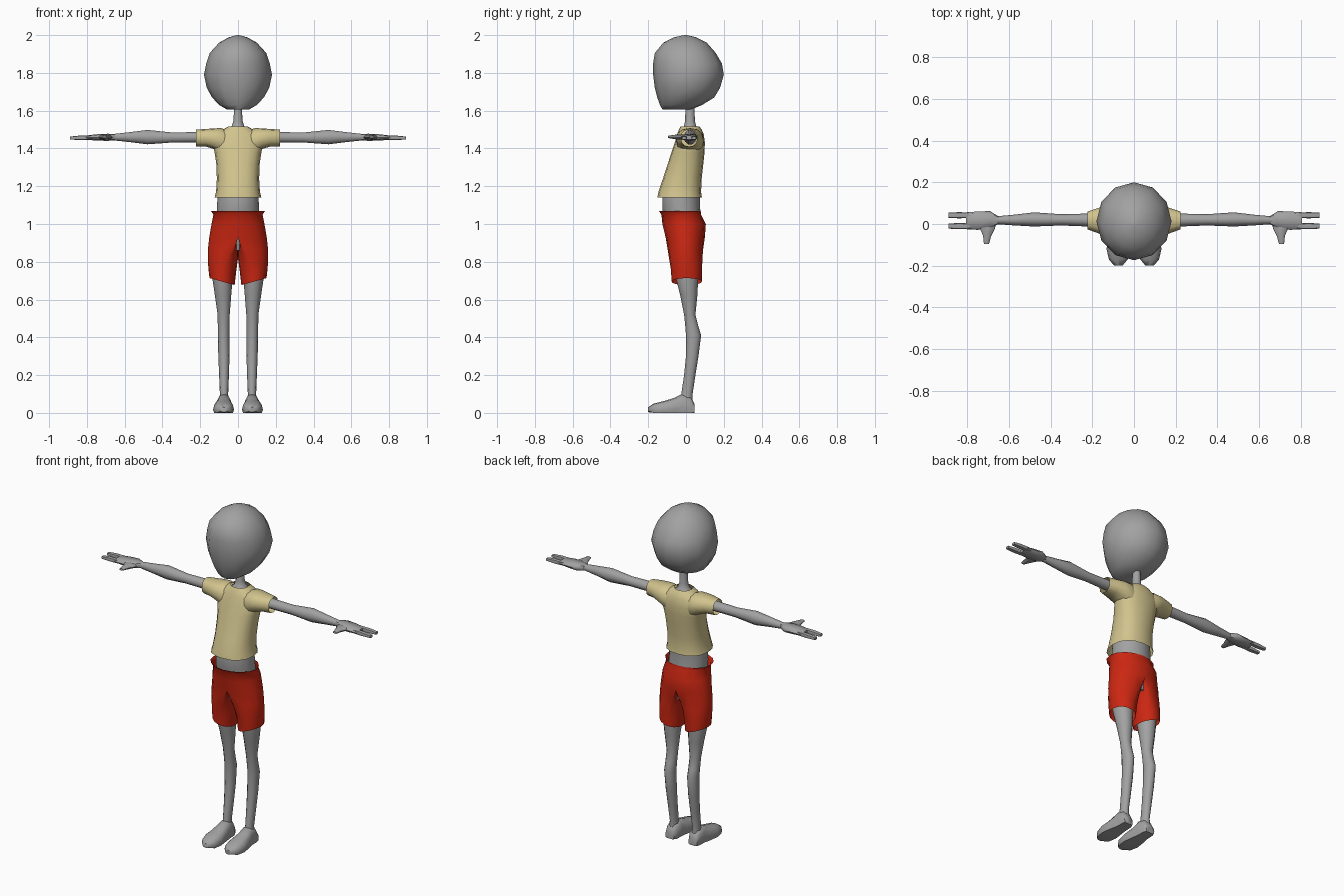
import bpy, bmesh, math


def colour(name, rgb):
    m = bpy.data.materials.new(name)
    m.diffuse_color = (*rgb, 1)
    return m


skin = colour("grey skin", (0.36, 0.36, 0.36))
cream = colour("cream cloth", (0.64, 0.55, 0.27))
red = colour("red cloth", (0.60, 0.02, 0.006))

# place (along, a, b) for each loft axis
PLACE = {'x': lambda t, a, b: (t, a, b),
         'y': lambda t, a, b: (a, t, b),
         'z': lambda t, a, b: (a, b, t)}


def finish(name, bm, mat, mirror):
    bmesh.ops.recalc_face_normals(bm, faces=bm.faces)
    me = bpy.data.meshes.new(name)
    bm.to_mesh(me)
    bm.free()
    me.materials.append(mat)
    for p in me.polygons:
        p.use_smooth = True
    me.set_sharp_from_angle(angle=math.radians(55))
    ob = bpy.data.objects.new(name, me)
    bpy.context.collection.objects.link(ob)
    if mirror:
        ob.modifiers.new("Mirror", 'MIRROR')
    return ob


def bridge(bm, loops):
    for p, q in zip(loops, loops[1:]):
        n = len(p)
        for i in range(n):
            j = (i + 1) % n
            bm.faces.new((p[i], p[j], q[j], q[i]))


def loft(name, mat, axis, rings, n=12, mirror=False, caps=(True, True), power=1.0):
    """Rings are (position, a_min, a_max, b_min, b_max); power < 1 is boxier."""
    bm = bmesh.new()
    loops = []
    for t, a0, a1, b0, b1 in rings:
        loop = []
        for i in range(n):
            w = 2 * math.pi * i / n
            c, s = math.cos(w), math.sin(w)
            c = math.copysign(abs(c) ** power, c) if abs(c) > 1e-6 else 0
            s = math.copysign(abs(s) ** power, s) if abs(s) > 1e-6 else 0
            x, y, z = PLACE[axis](t, (a0 + a1) / 2 + (a1 - a0) / 2 * c,
                                  (b0 + b1) / 2 + (b1 - b0) / 2 * s)
            loop.append(bm.verts.new((x, y, max(z, 0))))
        loops.append(loop)
    bridge(bm, loops)
    for loop, cap in zip((loops[0], loops[-1]), caps):
        if cap:
            bm.faces.new(loop)
    return finish(name, bm, mat, mirror)


# Head and neck
loft("head", skin, 'z', [
    (1.607, -.06, .06, -.125, .03), (1.63, -.10, .10, -.138, .085),
    (1.67, -.137, .137, -.152, .15), (1.72, -.165, .165, -.165, .18),
    (1.79, -.18, .18, -.174, .2), (1.85, -.168, .168, -.174, .19),
    (1.905, -.15, .15, -.165, .158), (1.96, -.10, .10, -.12, .11),
    (1.988, -.05, .05, -.065, .055), (2.0, -.006, .006, -.01, .006)])
loft("neck", skin, 'z', [
    (1.45, -.09, .09, -.04, .08), (1.495, -.06, .06, -.03, .07),
    (1.515, -.034, .034, -.012, .055), (1.545, -.024, .024, -.005, .047),
    (1.65, -.019, .019, -.002, .044)])

# Torso under the clothes
loft("torso", skin, 'z', [
    (.86, -.11, .11, -.07, .07), (1.0, -.115, .115, -.11, .085),
    (1.08, -.112, .112, -.125, .075), (1.15, -.108, .108, -.125, .075),
    (1.3, -.10, .10, -.085, .08), (1.44, -.10, .10, -.04, .08)], n=16)

# Shirt body and sleeves
loft("shirt", cream, 'z', [
    (1.14, -.124, .124, -.152, .084), (1.17, -.116, .116, -.146, .08),
    (1.24, -.112, .112, -.122, .083), (1.32, -.115, .115, -.096, .092),
    (1.38, -.124, .124, -.077, .098), (1.43, -.135, .135, -.06, .1),
    (1.475, -.115, .115, -.047, .094), (1.5, -.08, .08, -.037, .083),
    (1.517, -.05, .05, -.028, .07)], n=16, caps=(False, False), power=.85)
loft("sleeve", cream, 'x', [
    (.05, -.04, .085, 1.36, 1.495), (.09, -.052, .094, 1.375, 1.508),
    (.13, -.052, .09, 1.398, 1.506), (.17, -.045, .077, 1.41, 1.503),
    (.222, -.026, .06, 1.41, 1.5)], mirror=True, caps=(False, False), power=.85)

# Arms and hands
loft("arm", skin, 'x', [
    (.12, -.015, .055, 1.43, 1.488), (.22, -.012, .05, 1.43, 1.488),
    (.35, -.007, .047, 1.43, 1.486), (.48, -.012, .056, 1.42, 1.5),
    (.57, -.007, .045, 1.432, 1.488), (.67, 0, .036, 1.443, 1.476)],
    n=10, mirror=True)
loft("palm", skin, 'x', [
    (.65, 0, .036, 1.444, 1.476), (.69, -.022, .062, 1.44, 1.478),
    (.75, -.028, .06, 1.442, 1.475), (.805, -.025, .056, 1.446, 1.468)],
    n=8, mirror=True, power=.7)
for name, y in (("front_finger", -.01), ("back_finger", .042)):
    loft(name, skin, 'x', [
        (.77, y - .012, y + .012, 1.446, 1.469),
        (.84, y - .015, y + .015, 1.445, 1.468),
        (.89, y - .012, y + .012, 1.447, 1.463)], n=8, mirror=True, power=.7)
loft("thumb", skin, 'y', [
    (.01, .66, .76, 1.448, 1.472), (-.025, .668, .738, 1.447, 1.473),
    (-.055, .684, .724, 1.449, 1.473), (-.095, .695, .72, 1.455, 1.467)],
    n=8, mirror=True, power=.8)

# Legs and feet
loft("leg", skin, 'z', [
    (.9, .02, .13, -.07, .07), (.72, .028, .137, -.055, .065),
    (.62, .036, .122, -.03, .06), (.52, .044, .108, -.01, .05),
    (.46, .045, .107, -.004, .065), (.41, .045, .107, 0, .08),
    (.3, .045, .104, 0, .066), (.2, .048, .1, -.01, .05),
    (.1, .052, .096, -.025, .035), (.05, .05, .1, -.03, .036)],
    mirror=True)
loft("foot", skin, 'y', [
    (.046, .048, .105, -.01, .045), (.025, .038, .11, -.03, .085),
    (-.02, .036, .112, -.04, .1), (-.06, .03, .122, -.035, .08),
    (-.12, .021, .132, -.03, .062), (-.17, .03, .12, -.02, .05),
    (-.2, .055, .095, .004, .03)], n=12, mirror=True, power=.8)


# Shorts: D-shaped hips that split into two open legs
# (height, inner x, middle x, outer x, front y, back y, hem slope)
SHORTS = [(1.068, 0, 0, .142, -.142, .078, 0), (1.05, 0, 0, .13, -.13, .08, 0),
          (1.0, 0, 0, .14, -.125, .105, 0), (.93, 0, 0, .152, -.108, .1, 0),
          (.86, 0, .03, .16, -.096, .09, 0), (.82, 0, .055, .16, -.09, .087, 0),
          (.76, .009, .08, .157, -.08, .085, .1), (.695, .018, .084, .151, -.076, .084, .28)]
bm = bmesh.new()
loops = []
for z, xi, xm, xo, y0, y1, slope in SHORTS:
    loop = []
    for i in range(16):
        c, s = math.cos(math.pi * i / 8), math.sin(math.pi * i / 8)
        x = xm + c * ((xo - xm) if c > 0 else (xm - xi))
        y = (y0 + y1) / 2 + s * (y1 - y0) / 2
        loop.append(bm.verts.new((x, y, z + slope * (x - xm))))
    loops.append(loop)
bridge(bm, loops)
hidden = [f for f in bm.faces if all(v.co.x < .001 for v in f.verts)]
bmesh.ops.delete(bm, geom=hidden, context='FACES')
finish("shorts", bm, red, True)
